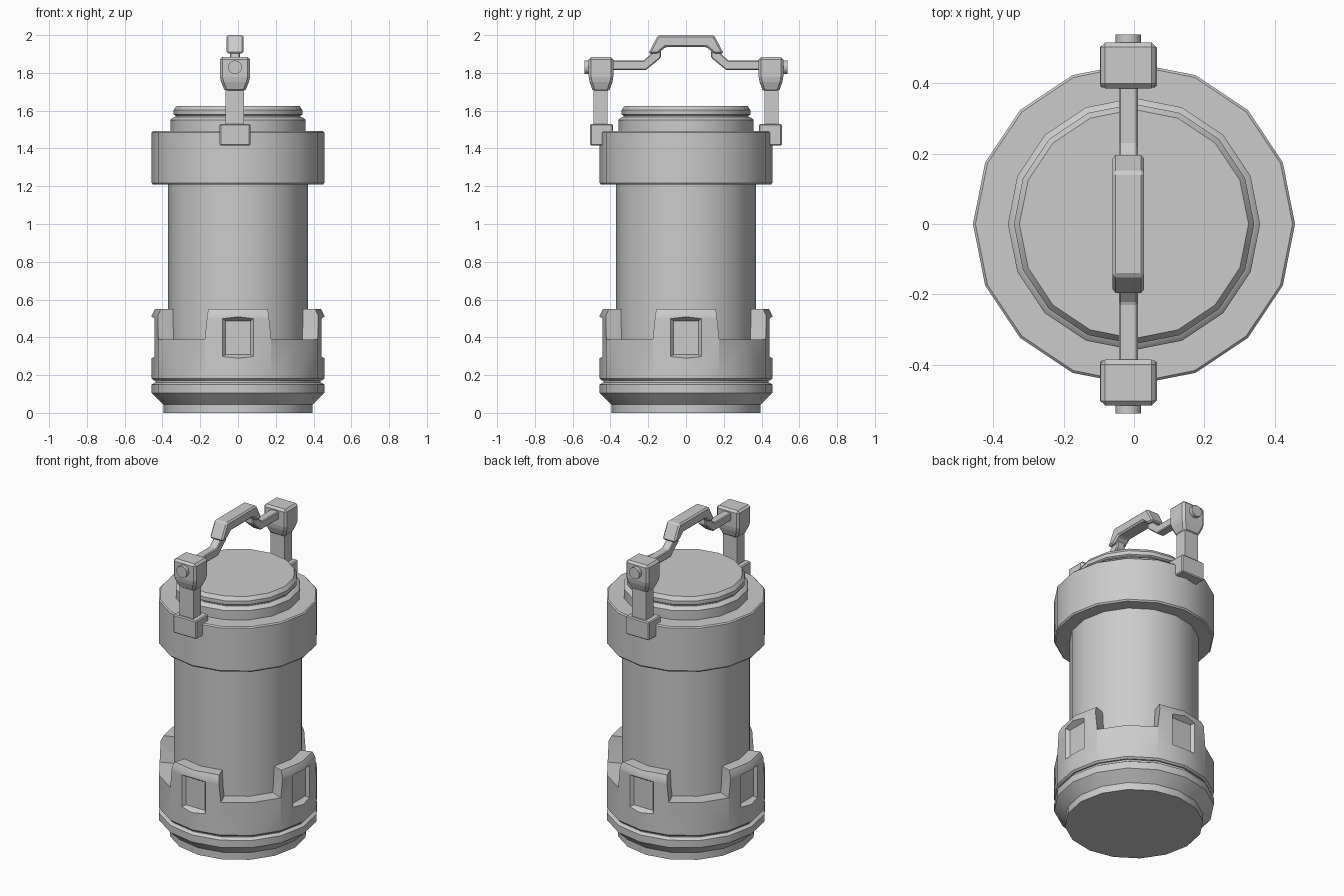
import bpy, bmesh
from math import radians, pi, cos, sin
from mathutils import Matrix, Vector

if "Cube" in bpy.data.objects:
    bpy.data.objects.remove(bpy.data.objects["Cube"])

SIDES = 16
HX = -0.016  # the handle assembly sits slightly off centre


def finish(bm, name, smooth=True):
    bmesh.ops.recalc_face_normals(bm, faces=bm.faces)
    me = bpy.data.meshes.new(name)
    bm.to_mesh(me)
    bm.free()
    ob = bpy.data.objects.new(name, me)
    bpy.context.collection.objects.link(ob)
    if smooth:
        shade(ob)
    return ob


def shade(ob):
    bpy.ops.object.select_all(action='DESELECT')
    ob.select_set(True)
    bpy.context.view_layer.objects.active = ob
    bpy.ops.object.shade_smooth_by_angle(angle=radians(30))


def lathe(name, profile, closed=False):
    """Spin an (r, z) profile; open profiles are capped at both ends."""
    bm = bmesh.new()
    rings = []
    for r, z in profile:
        rings.append([bm.verts.new((r * cos(2 * pi * i / SIDES), r * sin(2 * pi * i / SIDES), z))
                      for i in range(SIDES)])
    pairs = list(zip(rings, rings[1:]))
    if closed:
        pairs.append((rings[-1], rings[0]))
    else:
        bm.faces.new(rings[0])
        bm.faces.new(rings[-1])
    for a, b in pairs:
        for i in range(SIDES):
            j = (i + 1) % SIDES
            bm.faces.new((a[i], a[j], b[j], b[i]))
    return finish(bm, name)


def hull(bm, points):
    """Add one convex solid."""
    tmp = bmesh.new()
    for p in points:
        tmp.verts.new(p)
    bmesh.ops.convex_hull(tmp, input=tmp.verts)
    bmesh.ops.dissolve_limit(tmp, angle_limit=0.01, verts=tmp.verts, edges=tmp.edges)
    bmesh.ops.recalc_face_normals(tmp, faces=tmp.faces)
    me = bpy.data.meshes.new("tmp")
    tmp.to_mesh(me)
    tmp.free()
    bm.from_mesh(me)
    bpy.data.meshes.remove(me)


def bevel(bm, width):
    bmesh.ops.bevel(bm, geom=bm.edges[:], offset=width, segments=1, affect='EDGES')


def stacked(name, sections, y, width):
    """Convex block from rectangular sections (z, half x, half y)."""
    bm = bmesh.new()
    hull(bm, [(HX + sx * hx, y + sy * hy, z) for z, hx, hy in sections
              for sx in (-1, 1) for sy in (-1, 1)])
    if width:
        bevel(bm, width)
    return finish(bm, name, False)


def extrude_yz(name, outline, half, width):
    """Extrude a side-view outline across x."""
    bm = bmesh.new()
    face = bm.faces.new([bm.verts.new((HX - half, y, z)) for y, z in outline])
    ext = bmesh.ops.extrude_face_region(bm, geom=[face])
    bmesh.ops.translate(bm, vec=(2 * half, 0, 0),
                        verts=[v for v in ext['geom'] if isinstance(v, bmesh.types.BMVert)])
    bmesh.ops.recalc_face_normals(bm, faces=bm.faces)
    if width:
        bevel(bm, width)
    return finish(bm, name, False)


# Main cylinders
lathe("base", [(.395, 0), (.395, .045), (.457, .105), (.457, .15), (.438, .162), (.438, .19)])
lathe("body", [(.37, .17), (.37, 1.25)])
lathe("collar", [(.45, 1.208), (.457, 1.217), (.457, 1.485), (.45, 1.492)])
lathe("lid", [(.358, 1.48), (.358, 1.55), (.346, 1.562), (.332, 1.567), (.332, 1.574),
              (.341, 1.58), (.341, 1.603), (.325, 1.625)])

# Lower guard: ring cut into four tabs, each with a recessed window
guard = lathe("lower_guard", [(.36, .172), (.447, .172), (.457, .182), (.457, .515),
                              (.440, .55), (.36, .55)], closed=True)
cut = bmesh.new()
for k in range(4):
    slot = []
    for z, spread in ((.388, 22.3), (.60, 24.5)):
        for r in (.3, .6):
            for s in (-1, 1):
                a = radians(45 + 90 * k + s * spread)
                slot.append((r * cos(a), r * sin(a), z))
    for s in (-1, 1):  # keep inner floor level wide enough at the mid angle
        slot.append((.64 * cos(radians(45 + 90 * k)), .64 * sin(radians(45 + 90 * k)), .388 if s < 0 else .60))
    hull(cut, slot)
    rot = Matrix.Rotation(k * pi / 2, 4, 'Z')
    hull(cut, [rot @ Vector((r, s * h, z)) for r, h, z0, z1 in
               ((.422, .066, .308, .487), (.468, .104, .284, .516))
               for s in (-1, 1) for z in (z0, z1)])
cutter = finish(cut, "guard_cutter", False)
cutter.hide_render = True
mod = guard.modifiers.new("cut", 'BOOLEAN')
mod.operation, mod.solver, mod.object = 'DIFFERENCE', 'EXACT', cutter
bpy.ops.object.select_all(action='DESELECT')
guard.select_set(True)
bpy.context.view_layer.objects.active = guard
bpy.ops.object.modifier_apply(modifier="cut")
bpy.data.objects.remove(cutter)
shade(guard)

# Handle supports on front and back
for s, side in ((-1, "front"), (1, "back")):
    stacked(side + "_clamp", [(1.415, .081, .06), (1.53, .081, .06)], s * .447, .006)
    stacked(side + "_post", [(1.50, .049, .037), (1.78, .049, .037)], s * .453, 0)
    stacked(side + "_pivot_block", [(1.70, .052, .042), (1.765, .079, .065), (1.885, .079, .065)],
            s * .45, .013)
    bm = bmesh.new()
    bmesh.ops.create_cone(bm, cap_ends=True, segments=16, radius1=.036, radius2=.036, depth=.06,
                          matrix=Matrix.Translation((HX, s * .508, 1.83)) @ Matrix.Rotation(pi / 2, 4, 'X'))
    finish(bm, side + "_pin")
    # Cranked arm from pivot to grip
    extrude_yz(side + "_arm", [(s * y, z) for y, z in
               ((.41, 1.865), (.225, 1.865), (.18, 1.905), (.18, 1.93), (.132, 1.93),
                (.132, 1.882), (.212, 1.815), (.41, 1.815))], .027, .005)

# Carrying grip
half = [(.148, 2.0), (.2, 1.902), (.15, 1.902), (.108, 1.937)]
extrude_yz("grip", half + [(-y, z) for y, z in reversed(half)], .045, .009)
